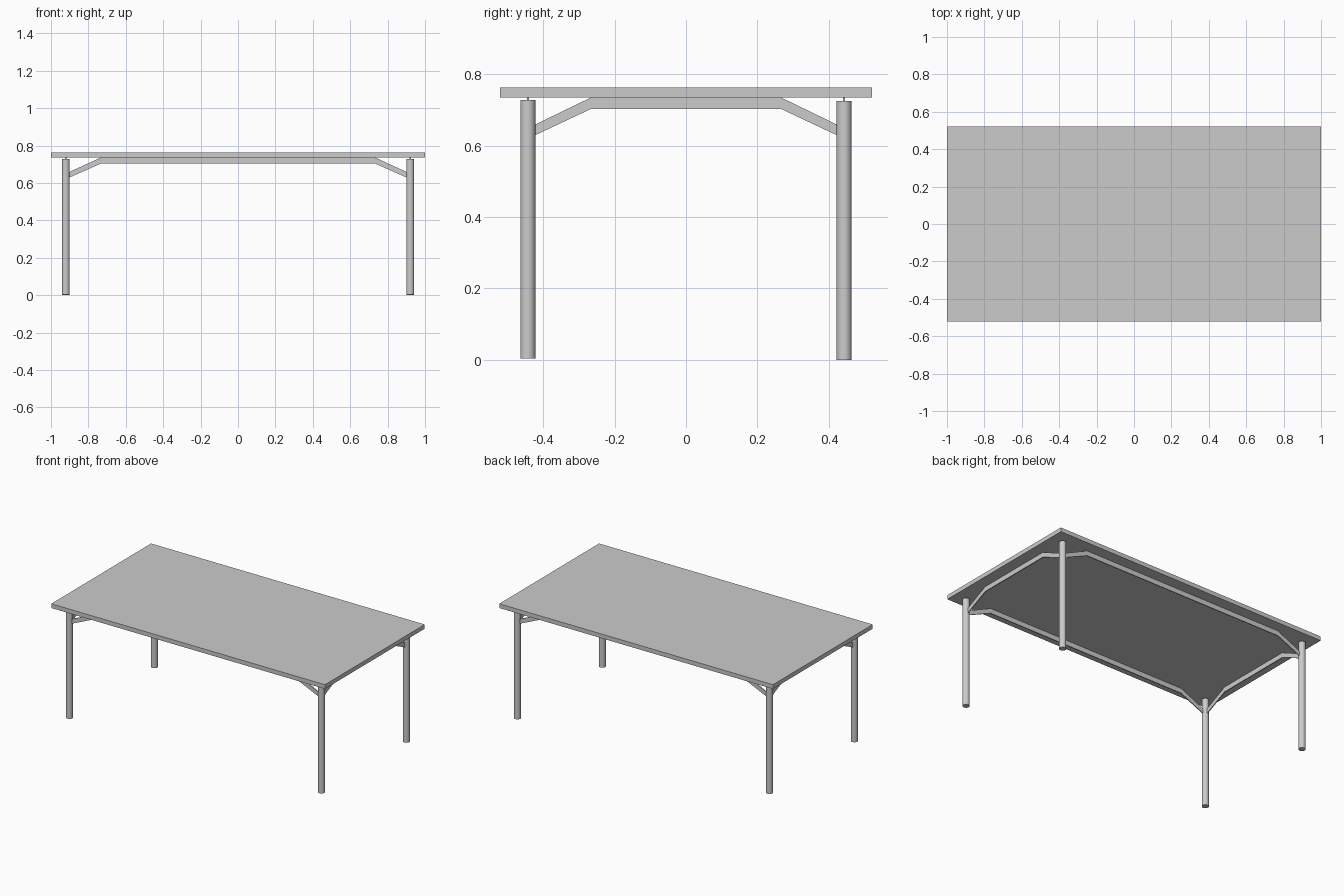
import bpy, bmesh
from mathutils import Vector

if "Cube" in bpy.data.objects:
    bpy.data.objects.remove(bpy.data.objects["Cube"])

LX, LY, R = 0.921, 0.443, 0.021      # leg centres and radius
TOP, UNDER = 0.763, 0.735            # table top heights
THICK = 0.006                        # rail plate thickness


def rail(name, half_len, bend, offset, along_x):
    """Thin flat rail with a sloping brace at each end."""
    right = [(bend, UNDER), (half_len, 0.659), (half_len, 0.629), (bend, 0.703)]
    left = [(-a, z) for a, z in reversed(right)]
    bm = bmesh.new()
    pts = []
    for a, z in right + left:
        p = (a, offset - THICK / 2, z) if along_x else (offset - THICK / 2, a, z)
        pts.append(bm.verts.new(p))
    # left brace, straight run, right brace
    r, l = pts[:4], pts[4:]
    faces = [bm.faces.new(r), bm.faces.new(l), bm.faces.new([r[0], r[3], l[0], l[3]])]
    ext = bmesh.ops.extrude_face_region(bm, geom=faces, use_keep_orig=True)
    shift = Vector((0, THICK, 0)) if along_x else Vector((THICK, 0, 0))
    moved = [v for v in ext["geom"] if isinstance(v, bmesh.types.BMVert)]
    bmesh.ops.translate(bm, verts=moved, vec=shift)
    bmesh.ops.recalc_face_normals(bm, faces=bm.faces)
    me = bpy.data.meshes.new(name)
    bm.to_mesh(me)
    bm.free()
    bpy.context.collection.objects.link(bpy.data.objects.new(name, me))


# Table top
bpy.ops.mesh.primitive_cube_add(size=1, location=(0, 0, (TOP + UNDER) / 2))
top = bpy.context.object
top.name = "table_top"
top.scale = (2.0, 1.042, TOP - UNDER)

# Round legs
for sy, row, lift in ((-1, "front", 0.003), (1, "back", 0.0)):
    for sx, side in ((-1, "left"), (1, "right")):
        bpy.ops.mesh.primitive_cylinder_add(
            vertices=32, radius=R, depth=0.725,
            location=(sx * LX, sy * LY, 0.3625 + lift))
        bpy.context.object.name = f"{row}_{side}_leg"
        bpy.ops.object.shade_smooth_by_angle()

# Rails with end braces, hung under the top
for s, a, b in ((-1, "front", "left"), (1, "back", "right")):
    rail(f"{a}_rail", LX - R + 0.001, 0.735, s * LY, True)
    rail(f"{b}_rail", LY - R + 0.001, 0.266, s * LX, False)
